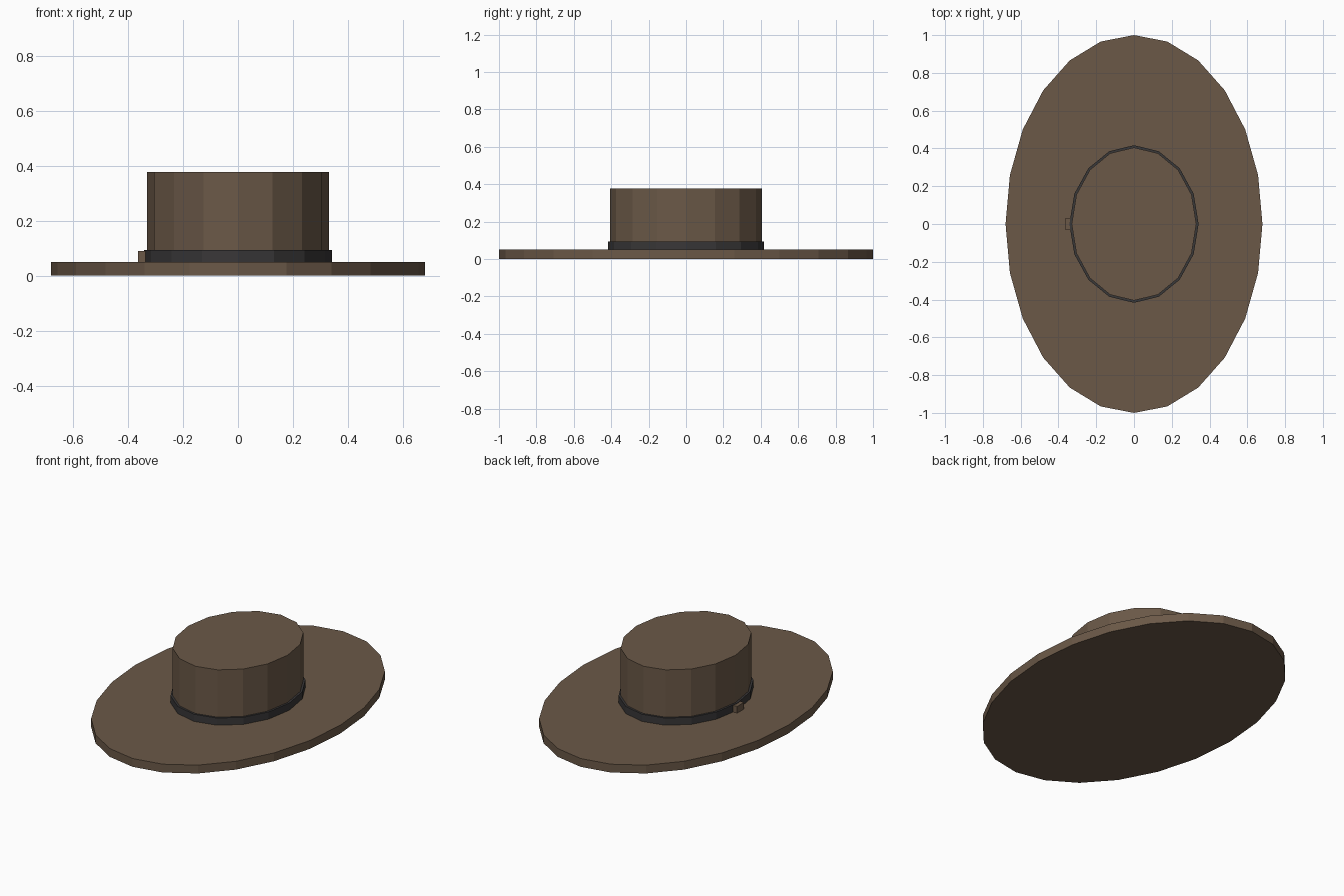
import bpy

cube = bpy.data.objects.get("Cube")
if cube:
    bpy.data.objects.remove(cube, do_unlink=True)


def make_material(name, rgb):
    mat = bpy.data.materials.new(name)
    mat.use_nodes = True
    colour = (*rgb, 1.0)
    mat.diffuse_color = colour
    mat.node_tree.nodes["Principled BSDF"].inputs["Base Color"].default_value = colour
    return mat


def finish(name, size, bottom, top, mat):
    """Scale the active unit-sized shape, set it between two heights and colour it."""
    obj = bpy.context.object
    obj.name = name
    obj.scale = (*size, top - bottom)
    obj.location.z = (bottom + top) / 2
    bpy.ops.object.transform_apply(location=False, rotation=False, scale=True)
    obj.data.materials.append(mat)
    return obj


def oval(name, sides, size, bottom, top, mat):
    bpy.ops.mesh.primitive_cylinder_add(vertices=sides, radius=1, depth=1)
    return finish(name, size, bottom, top, mat)


felt = make_material("brown felt", (0.147, 0.099, 0.064))
ribbon = make_material("charcoal ribbon", (0.040, 0.038, 0.039))

# Wide flat brim, tall crown and the ribbon around its foot
oval("brim", 24, (0.68, 1.0), 0.0, 0.05, felt)
oval("crown", 16, (0.33, 0.405), 0.05, 0.377, felt)
oval("hat_band", 16, (0.342, 0.417), 0.05, 0.093, ribbon)

# Small buckle on the right side of the band
bpy.ops.mesh.primitive_cube_add(size=1)
buckle = finish("buckle", (0.03, 0.066), 0.05, 0.09, felt)
buckle.location.x = -0.348
